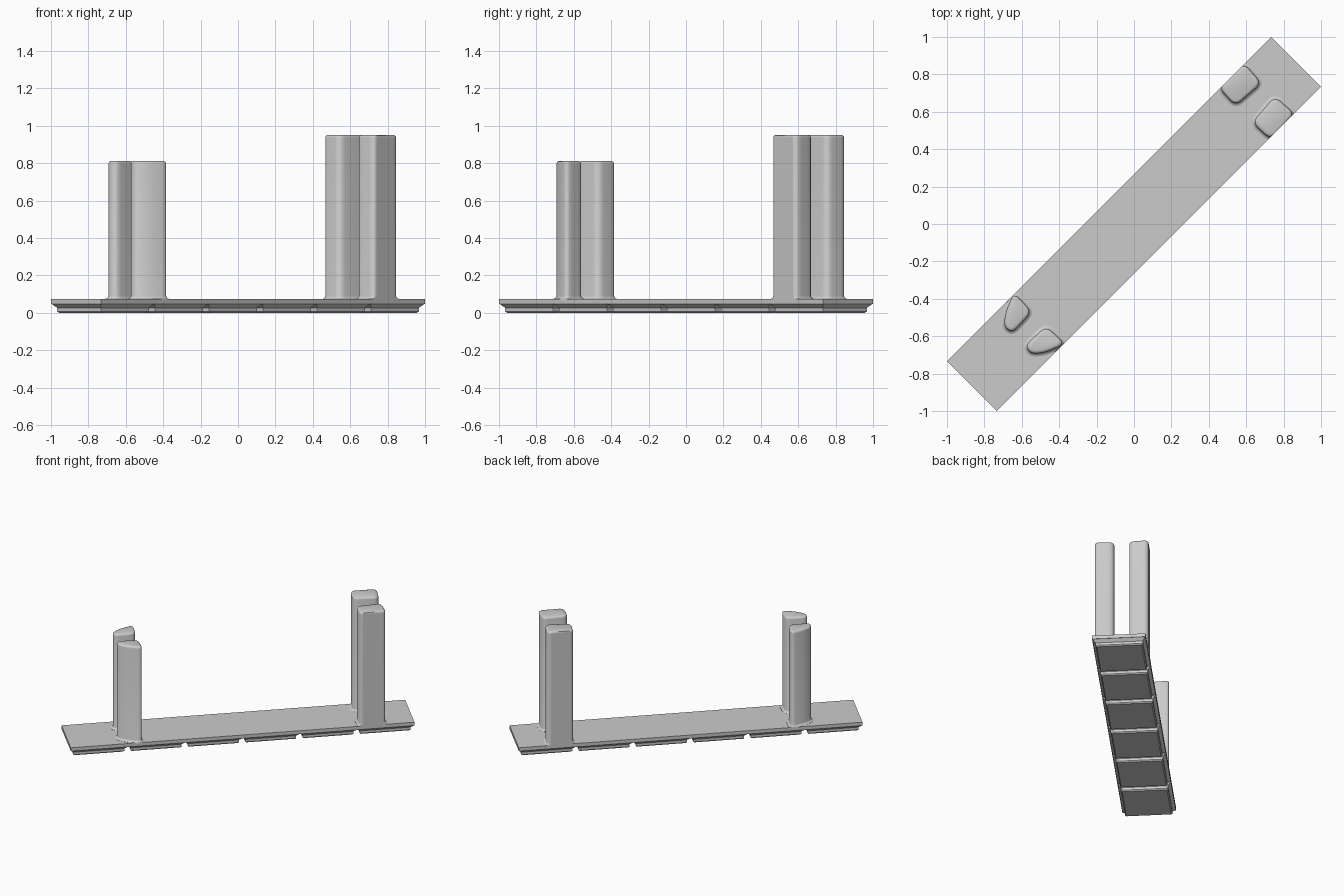
import bpy, bmesh, math
from mathutils import Vector

if "Cube" in bpy.data.objects:
    bpy.data.objects.remove(bpy.data.objects["Cube"])

grey = bpy.data.materials.new("plain_grey")
grey.diffuse_color = (0.6, 0.6, 0.6, 1)
grey.use_nodes = True
grey.node_tree.nodes["Principled BSDF"].inputs["Base Color"].default_value = grey.diffuse_color

LENGTH, WIDTH, CELLS = 2.45, 0.378, 6
SLAB_BOTTOM, SLAB_TOP = 0.048, 0.074
EDGE = WIDTH / 2


def loft(name, rings, smooth=False):
    """Skin a stack of equal-sized rings and cap both ends."""
    bm = bmesh.new()
    loops = [[bm.verts.new(p) for p in ring] for ring in rings]
    n = len(loops[0])
    for a, b in zip(loops, loops[1:]):
        for i in range(n):
            j = (i + 1) % n
            bm.faces.new((a[i], a[j], b[j], b[i]))
    bm.faces.new(loops[0][::-1])
    bm.faces.new(loops[-1])
    bmesh.ops.recalc_face_normals(bm, faces=bm.faces)
    mesh = bpy.data.meshes.new(name)
    bm.to_mesh(mesh)
    bm.free()
    mesh.materials.append(grey)
    obj = bpy.data.objects.new(name, mesh)
    bpy.context.collection.objects.link(obj)
    if smooth:
        bpy.ops.object.select_all(action='DESELECT')
        obj.select_set(True)
        bpy.context.view_layer.objects.active = obj
        bpy.ops.object.shade_smooth_by_angle(angle=math.radians(40))
    return obj


def rectangle(u, hu, hv, z):
    """Rectangle centred at distance u along the diagonal of the plan."""
    c = math.sqrt(0.5)
    return [((a - b) * c, (a + b) * c, z)
            for a, b in ((u - hu, -hv), (u + hu, -hv), (u + hu, hv), (u - hu, hv))]


def rounded(corners, radius, steps=6):
    """Round each corner of a polygon with a short curve."""
    pts = [Vector(c) for c in corners]
    out = []
    for i, p in enumerate(pts):
        q, r = pts[i - 1], pts[(i + 1) % len(pts)]
        a = p + (q - p).normalized() * min(radius, (q - p).length * 0.45)
        b = p + (r - p).normalized() * min(radius, (r - p).length * 0.45)
        for k in range(steps + 1):
            t = k / steps
            out.append(a * (1 - t) ** 2 + p * 2 * t * (1 - t) + b * t * t)
    return out


def offset(pts, d, z):
    """Clockwise outline moved outward by d and kept within the slab edge."""
    ring = []
    for i, p in enumerate(pts):
        tangent = (pts[(i + 1) % len(pts)] - pts[i - 1]).normalized()
        q = p + Vector((-tangent.y, tangent.x)) * d
        across = (q.y - q.x) * math.sqrt(0.5)
        extra = max(0, abs(across) - EDGE) * math.copysign(math.sqrt(0.5), across)
        ring.append((q.x + extra, q.y - extra, z))
    return ring


def post(name, corners, radius, top, flip):
    pts = rounded(corners, radius)
    levels = [(0.06, 0.016), (0.075, 0.016), (0.078, 0.008), (0.083, 0.003), (0.091, 0),
              (top - 0.016, 0), (top - 0.008, -0.002), (top - 0.003, -0.007), (top, -0.016)]
    rings = [offset(pts, d, z) for z, d in levels]
    if flip:  # mirror across the diagonal
        rings = [[(y, x, z) for x, y, z in ring] for ring in rings]
    loft(name, rings, smooth=True)


# Slab
loft("slab", [rectangle(0, LENGTH / 2, EDGE, z) for z in (SLAB_BOTTOM, SLAB_TOP)])

# Stepped feet under the slab
pitch = LENGTH / CELLS
foot_profile = [(0, 0.031), (0.008, 0.023), (0.027, 0.023), (SLAB_BOTTOM, 0.002)]
for i in range(CELLS):
    u = (i - (CELLS - 1) / 2) * pitch
    loft(f"foot_{i + 1}", [rectangle(u, pitch / 2 - d, EDGE - d, z) for z, d in foot_profile])

# Two pairs of upright posts
tall = [(0.588, 0.86), (0.682, 0.752), (0.542, 0.632), (0.452, 0.73)]
short = [(-0.642, -0.367), (-0.546, -0.47), (-0.65, -0.582), (-0.695, -0.55), (-0.688, -0.475)]
for flip, side in ((False, "left"), (True, "right")):
    post(f"tall_post_{side}", tall, 0.042, 0.952, flip)
    post(f"short_post_{side}", short, 0.042, 0.812, flip)
